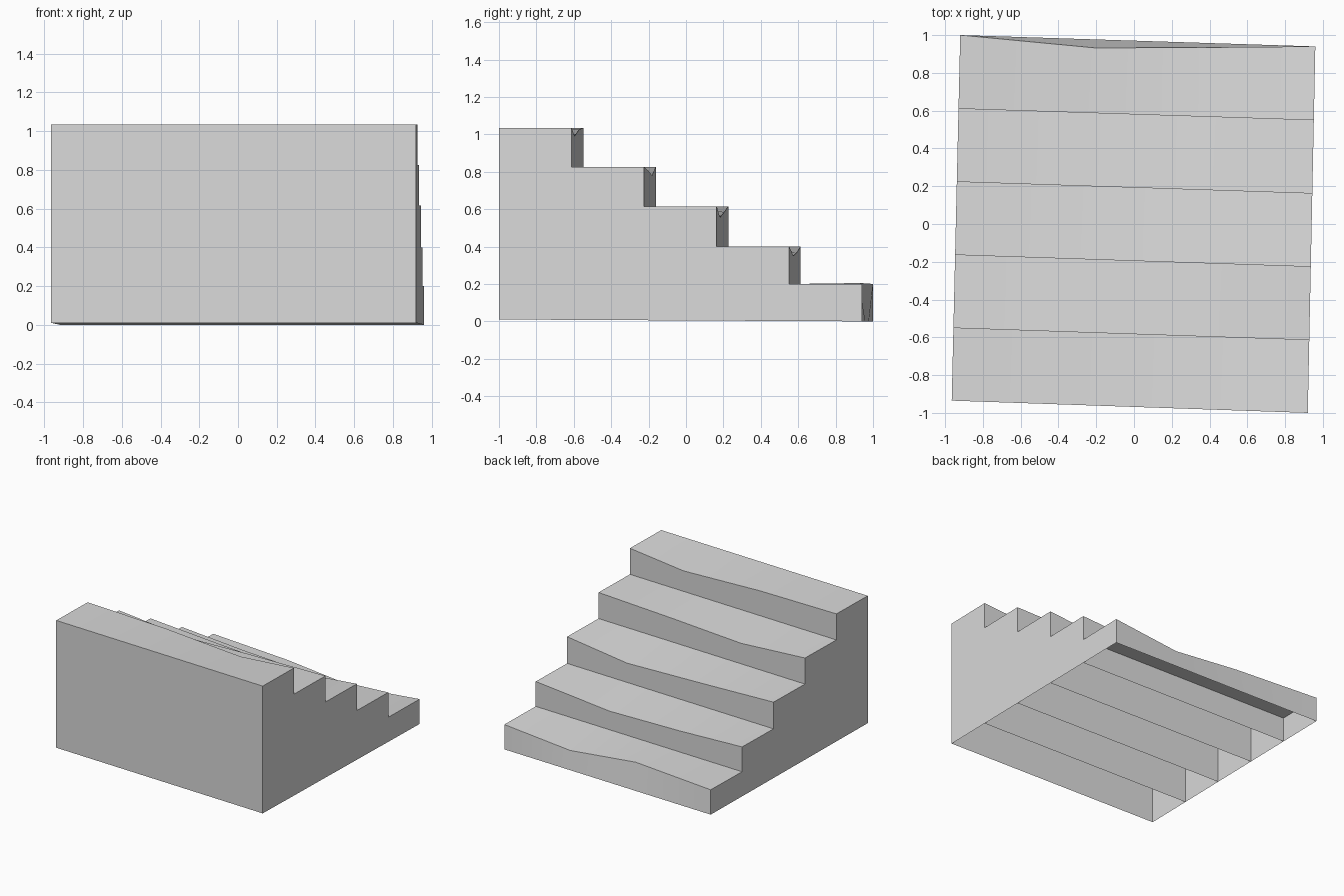
import bpy
import bmesh
import math
from mathutils import Vector

cube = bpy.data.objects.get("Cube")
if cube:
    bpy.data.objects.remove(cube, do_unlink=True)

# Single plain grey
stone = bpy.data.materials.new("light_grey")
stone.use_nodes = True
grey = (0.7, 0.7, 0.7, 1)
stone.diffuse_color = grey
stone.node_tree.nodes["Principled BSDF"].inputs["Base Color"].default_value = grey

# Slightly skewed footprint corners
FRONT = (Vector((-0.965, -0.935)), Vector((0.92, -1.0)))
BACK = (Vector((-0.92, 1.0)), Vector((0.96, 0.94)))

# Tread heights, highest first
TOPS = [1.035, 0.825, 0.615, 0.4, 0.2]

# Worn points on each nosing: (fraction across, y offset, z offset)
WEAR = [
    [(0.37, 0, -0.01), (0.74, 0, -0.045)],
    [(0.31, 0, -0.045), (0.64, 0, -0.02)],
    [(0.33, 0, -0.03), (0.71, 0, -0.06)],
    [(0.3, 0, -0.03), (0.64, 0, -0.05)],
    [(0.38, -0.045, 0.005), (0.69, -0.024, -0.055)],
]


def place(u, v, z, dy=0):
    p = FRONT[0].lerp(FRONT[1], u).lerp(BACK[0].lerp(BACK[1], u), v)
    return Vector((p.x, p.y + dy, z))


def floor_z(v):
    return 0.01 * (1 - v)


def make_step(i):
    """One step: tread, riser with inner wall, two sides, open underneath."""
    near, far = i / len(TOPS), (i + 1) / len(TOPS)
    top = TOPS[i]
    last = i == len(TOPS) - 1
    wear = [(0, 0, 0)] + WEAR[i] + [(1, 0, 0)]
    bm = bmesh.new()

    def row(v, z, worn=False):
        return [bm.verts.new(place(u, v, z + dz * worn, dy * worn))
                for u, dy, dz in wear]

    rows = [row(near, top), row(far, top, True)]
    if not last:
        rows.append(row(far, TOPS[i + 1]))
    rows.append(row(far, floor_z(far)))
    foot = row(near, floor_z(near))

    # The highest step also closes the tall front wall
    if i == 0:
        rows.insert(0, foot)
    for a, b in zip(rows, rows[1:]):
        for k in range(len(wear) - 1):
            bm.faces.new((a[k], a[k + 1], b[k + 1], b[k]))

    # Side panels
    outline = rows if i == 0 else [foot] + rows
    bm.faces.new([r[0] for r in outline])
    bm.faces.new([r[-1] for r in reversed(outline)])
    for v in [v for v in bm.verts if not v.link_faces]:
        bm.verts.remove(v)
    bm.normal_update()

    mesh = bpy.data.meshes.new(f"step_{i + 1}")
    bm.to_mesh(mesh)
    bm.free()
    mesh.materials.append(stone)
    obj = bpy.data.objects.new(f"step_{i + 1}", mesh)
    bpy.context.collection.objects.link(obj)
    return obj


steps = [make_step(i) for i in range(len(TOPS))]

# Soft worn treads with crisp edges
bpy.ops.object.select_all(action="DESELECT")
for step in steps:
    step.select_set(True)
bpy.context.view_layer.objects.active = steps[0]
bpy.ops.object.shade_smooth_by_angle(angle=math.radians(35))
